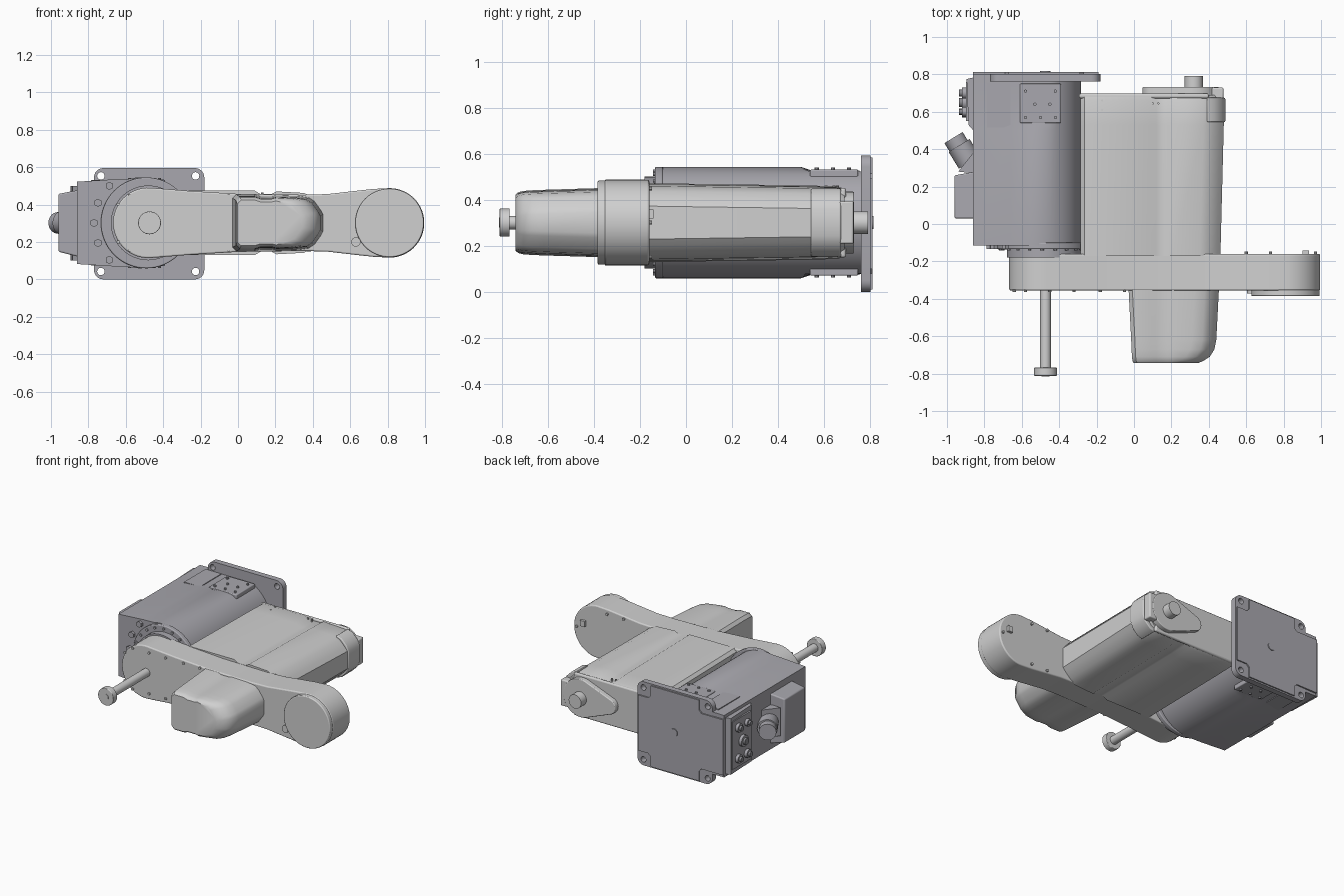
import bpy, bmesh, math
from mathutils import Vector

cube = bpy.data.objects.get("Cube")
if cube:
    bpy.data.objects.remove(cube, do_unlink=True)


def material(name, colour):
    m = bpy.data.materials.new(name)
    m.use_nodes = True
    m.diffuse_color = (*colour, 1)
    m.node_tree.nodes["Principled BSDF"].inputs["Base Color"].default_value = (*colour, 1)
    return m


LIGHT = material("light_grey", (0.63, 0.63, 0.63))
BASE = material("base_grey", (0.395, 0.39, 0.425))
DARK = material("connector_grey", (0.25, 0.25, 0.27))
MID = 0.302  # height of the symmetry plane


def finish(bm, name, mat, bevel=0.0):
    bmesh.ops.recalc_face_normals(bm, faces=bm.faces)
    mesh = bpy.data.meshes.new(name)
    bm.to_mesh(mesh)
    bm.free()
    ob = bpy.data.objects.new(name, mesh)
    bpy.context.collection.objects.link(ob)
    mesh.materials.append(mat)
    if bevel:
        mod = ob.modifiers.new("bevel", "BEVEL")
        mod.width, mod.segments, mod.limit_method = bevel, 3, "ANGLE"
        mod.angle_limit = math.radians(35)
    bpy.ops.object.select_all(action="DESELECT")
    ob.select_set(True)
    bpy.context.view_layer.objects.active = ob
    bpy.ops.object.shade_smooth_by_angle(angle=math.radians(32))
    return ob


def skin(name, rings, mat, bevel=0.0):
    """Skin a list of rings of 3D points and cap both ends."""
    bm = bmesh.new()
    rings = [[bm.verts.new(p) for p in ring] for ring in rings]
    for a, b in zip(rings, rings[1:]):
        for i in range(len(a)):
            bm.faces.new((a[i - 1], a[i], b[i], b[i - 1]))
    bm.faces.new(rings[0])
    bm.faces.new(rings[-1])
    return finish(bm, name, mat, bevel)


def loft(name, sections, mat, bevel=0.0):
    """Skin a list of (y, [(x, z), ...]) sections."""
    return skin(name, [[(x, y, z) for x, z in pts] for y, pts in sections], mat, bevel)


def prism(name, pts, y0, y1, mat, bevel=0.0):
    return loft(name, [(y0, pts), (y1, pts)], mat, bevel)


def slab(name, xy, z0, z1, mat, bevel=0.0):
    return skin(name, [[(x, y, z) for x, y in xy] for z in (z0, z1)], mat, bevel)


def box(name, lo, hi, mat, bevel=0.0):
    pts = [(lo[0], lo[2]), (hi[0], lo[2]), (hi[0], hi[2]), (lo[0], hi[2])]
    return prism(name, pts, lo[1], hi[1], mat, bevel)


def rods(name, ends, r, mat, sides=32, bevel=0.0):
    """One object made of a cylinder between each pair of points."""
    bm = bmesh.new()
    for start, end in ends:
        a, b = Vector(start), Vector(end)
        made = bmesh.ops.create_cone(bm, cap_ends=True, segments=sides, radius1=r, radius2=r,
                                     depth=(b - a).length)["verts"]
        rot = (b - a).to_track_quat("Z", "Y").to_matrix()
        for v in made:
            v.co = rot @ v.co + (a + b) / 2
    return finish(bm, name, mat, bevel)


def rod(name, start, end, r, mat, sides=32, bevel=0.0):
    return rods(name, [(start, end)], r, mat, sides, bevel)


def pins(name, points, y0, y1, r, mat, sides=10):
    """Screw heads along y at the given (x, z) points."""
    return rods(name, [((x, y0, z), (x, y1, z)) for x, z in points], r, mat, sides)


def arc(cx, cz, r, a0, a1, n=20):
    angles = [math.radians(a0 + (a1 - a0) * i / n) for i in range(n + 1)]
    return [(cx + r * math.cos(a), cz + r * math.sin(a)) for a in angles]


def mirrored(top):
    """Close an upper outline, listed left to right, with its reflection."""
    return top + [(x, 2 * MID - z) for x, z in reversed(top)]


# Base body: flat on the connector side, round on the arm side
top = [(-0.86, 0.522), (-0.66, 0.535)] + arc(-0.525, MID, 0.243, 105, 4, 18)
body = mirrored(top)
flat = mirrored([(x, min(z, 0.525)) for x, z in top])
loft("base_body", [(-0.115, body), (0.5, body), (0.56, flat), (0.8, flat)], BASE)

# Mounting plate with corner holes and a raised centre
outline = []
for cx, cz, a in ((-0.23, 0.545, 0), (-0.72, 0.545, 90), (-0.72, 0.05, 180), (-0.23, 0.05, 270)):
    outline += arc(cx, cz, 0.05, a, a + 90, 6)
plate = prism("mounting_plate", outline, 0.762, 0.803, BASE)
holes = [(x, z) for x in (-0.733, -0.227) for z in (0.042, 0.553)]
cutter = pins("hole_cutter", holes, 0.7, 0.9, 0.02, BASE, 20)
mod = plate.modifiers.new("holes", "BOOLEAN")
mod.operation, mod.object = "DIFFERENCE", cutter
bpy.context.view_layer.objects.active = plate
bpy.ops.object.modifier_apply(modifier=mod.name)
bpy.data.objects.remove(cutter, do_unlink=True)
cross = [(-0.86, 0.1), (-0.69, 0.1), (-0.67, 0.08), (-0.67, 0.01), (-0.29, 0.01), (-0.29, 0.08),
         (-0.27, 0.1), (-0.19, 0.1)]
cross += [(x, 0.595 - z) for x, z in reversed(cross)]
prism("plate_back", cross, 0.79, 0.812, BASE)
rod("plate_boss", (-0.475, 0.8, MID), (-0.475, 0.818, MID), 0.028, BASE)

# Access covers and their screws, above and below
for side, s in (("upper", 1), ("lower", -1)):
    def span(low, high):
        return sorted((MID + s * low, MID + s * high))
    lo, hi = span(0.19, 0.231)
    box(side + "_cover", (-0.61, 0.54, lo), (-0.39, 0.75, hi), BASE, 0.006)
    lo, hi = span(0.222, 0.228)
    box(side + "_label_panel", (-0.785, 0.515, lo), (-0.66, 0.755, hi), BASE)
    lo, hi = span(0.22, 0.24)
    spots = [(-0.58, 0.57), (-0.58, 0.71), (-0.42, 0.57), (-0.42, 0.71), (-0.53, 0.64), (-0.45, 0.64), (-0.5, 0.57)]
    rods(side + "_cover_screws", [((x, y, lo), (x, y, hi)) for x, y in spots], 0.009, BASE, 10)

# Connector housing on the side
skin("side_housing", [[(x, y, z) for y, z in ((0.03, z0), (y1, z0), (y1, z1), (0.03, z1))]
                      for x, y1, z0, z1 in ((-0.85, 0.28, 0.12, 0.478), (-0.96, 0.26, 0.148, 0.457))],
     BASE, 0.008)

# Slanted plug and socket panel
slab("plug_wedge", [(-0.85, 0.27), (-0.94, 0.28), (-0.86, 0.38), (-0.85, 0.38)], 0.2, 0.4, BASE)
rod("plug_body", (-0.88, 0.33, MID), (-0.935, 0.42, MID), 0.066, BASE)
rod("plug_collar", (-0.93, 0.405, MID), (-0.965, 0.462, MID), 0.057, BASE)
slab("socket_panel", [(-0.85, 0.49), (-0.885, 0.53), (-0.895, 0.775), (-0.85, 0.785)], 0.1, 0.5, BASE)
box("socket_panel_face", (-0.899, 0.55, 0.13), (-0.885, 0.76, 0.47), BASE)
for y, z, r in ((0.7, 0.41, 0.03), (0.6, 0.41, 0.025), (0.65, 0.3, 0.04), (0.7, 0.19, 0.03), (0.6, 0.19, 0.03)):
    rod("socket", (-0.89, y, z), (-0.92, y, z), r, BASE, 20)
    rod("socket_pin", (-0.915, y, z), (-0.935, y, z), r * 0.6, DARK, 16)

# Joint flange between the base and the link
rod("joint_flange", (-0.49, -0.135, MID), (-0.49, -0.1, MID), 0.243, BASE, 64, 0.006)
rod("joint_neck", (-0.48, -0.18, MID), (-0.48, -0.12, MID), 0.2, BASE, 48)
pins("flange_bolts", arc(-0.49, MID, 0.222, 0, 342, 19), -0.143, -0.13, 0.009, BASE, 8)
pins("base_front_bolts", arc(-0.49, MID, 0.28, 135, 225, 4), -0.133, -0.11, 0.022, BASE, 6)

# Long link with a waist and a large round end
link_top = arc(-0.48, MID, 0.188, 175, 85, 12)
link_top += [(-0.25, 0.472), (0, 0.457), (0.35, 0.452), (0.48, 0.456), (0.62, 0.472), (0.72, 0.483)]
link_top += arc(0.81, MID, 0.186, 90, 5, 12)
prism("link", mirrored(link_top), -0.355, -0.16, LIGHT, 0.008)
rod("link_end_cap", (0.81, -0.385, MID), (0.81, -0.3, MID), 0.183, LIGHT, 64, 0.006)
rod("cap_latch", (0.63, -0.372, 0.2), (0.63, -0.34, 0.2), 0.025, LIGHT, 20)
box("link_back_tab", (0.9, -0.17, 0.32), (0.935, -0.142, 0.36), LIGHT)
front = [(x, MID + s * 0.145) for x in (-0.58, -0.45, -0.32, -0.18, -0.05) for s in (-1, 1)]
pins("link_front_screws", front + [(-0.64, 0.2), (-0.64, 0.4)], -0.363, -0.35, 0.009, LIGHT)
pins("link_back_screws", [(x, MID + s * 0.15) for x in (0.6, 0.73) for s in (-1, 1)] + [(0.97, MID)],
     -0.165, -0.148, 0.009, LIGHT)

# Output spindle
rod("spindle", (-0.473, -0.78, MID), (-0.473, -0.35, MID), 0.029, LIGHT)
rod("spindle_tip", (-0.473, -0.812, MID), (-0.473, -0.768, MID), 0.061, LIGHT, 40, 0.004)
rod("spindle_tip_bore", (-0.473, -0.815, MID), (-0.473, -0.81, MID), 0.022, LIGHT, 20)


def shell(x0, x1, h, groove, shoulder):
    """Grooved housing section; the shoulder lists (inset, drop) points on the outer side."""
    z = MID + h
    return mirrored([(x0, z - 0.02), (x0 + 0.02, z), (0.09, z), (0.12, z - groove), (0.18, z - groove),
                     (0.205, z - 0.004)] + [(x1 - inset, z - drop) for inset, drop in shoulder])


# Wide housing behind the link
slope = [(0.11, 0.012), (0.06, 0.035), (0.02, 0.075), (0, 0.1)]
loft("rear_housing", [(y, shell(-0.285, x1, h, 0.018, slope)) for y, x1, h in
                      ((-0.17, 0.462, 0.172), (0.53, 0.48, 0.162), (0.66, 0.482, 0.158), (0.69, 0.47, 0.148))],
     LIGHT)
# Narrower nose in front, with steep sides and a rounded outer end
steep = [(0.13, 0.008), (0.075, 0.016), (0.045, 0.036), (0.01, 0.085), (0, 0.105)]
loft("front_nose", [(y, shell(x0, x1, h, 0.01, steep)) for y, x0, x1, h in
                    ((-0.33, -0.03, 0.455, 0.152), (-0.62, -0.015, 0.44, 0.143), (-0.67, -0.013, 0.43, 0.141),
                     (-0.71, -0.011, 0.405, 0.138), (-0.732, -0.008, 0.37, 0.132), (-0.743, -0.003, 0.345, 0.122))],
     LIGHT)
prism("rear_corner_cover", mirrored([(0.39, 0.452), (0.43, 0.44), (0.47, 0.4), (0.488, 0.36)]),
      0.545, 0.675, LIGHT, 0.006)
box("rear_rim", (-0.295, 0.672, 0.15), (0.4, 0.697, 0.453), LIGHT, 0.01)

# Rear bearing cover with its stub shaft
cover = arc(0.32, MID, 0.135, -105, 105, 28) + arc(0.1, MID, 0.055, 105, 255, 12)
prism("bearing_cover", cover, 0.68, 0.732, LIGHT, 0.005)
box("cover_side_block", (0.4, 0.67, 0.21), (0.478, 0.73, 0.395), LIGHT, 0.008)
rod("stub_shaft", (0.32, 0.72, MID), (0.32, 0.792, MID), 0.049, LIGHT)
rods("housing_screws", [((x, y, 0.44), (x, y, 0.464)) for x, y in
                        ((-0.17, 0.61), (-0.17, 0.66), (0.1, 0.645), (0.13, 0.645))], 0.006, LIGHT, 8)
